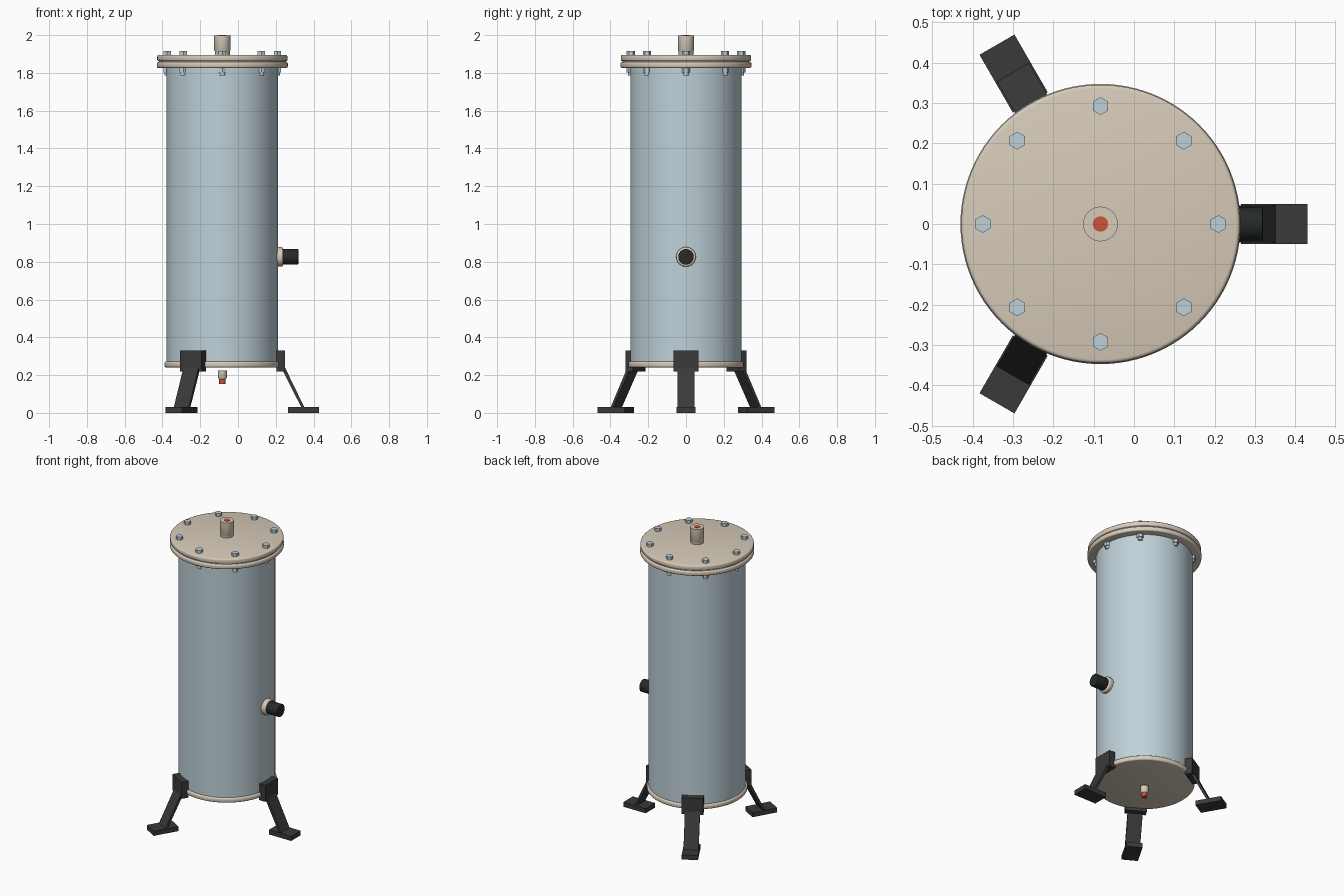
import bpy, bmesh, math
from mathutils import Matrix, Vector

cube = bpy.data.objects.get("Cube")
if cube:
    bpy.data.objects.remove(cube, do_unlink=True)

AXIS_X = -0.083
TANK_R = 0.295


def material(name, rgb, rough=0.5):
    m = bpy.data.materials.new(name)
    m.use_nodes = True
    m.diffuse_color = (*rgb, 1)
    bsdf = m.node_tree.nodes["Principled BSDF"]
    bsdf.inputs["Base Color"].default_value = (*rgb, 1)
    bsdf.inputs["Roughness"].default_value = rough
    return m


STEEL = material("pale blue steel", (0.52, 0.64, 0.69))
CREAM = material("cream metal", (0.68, 0.60, 0.49))
BLACK = material("dark grey legs", (0.042, 0.042, 0.042))
KNOB = material("black plastic", (0.02, 0.023, 0.023))
RED = material("red cap", (0.60, 0.09, 0.04))


def finish(name, bm, mat, matrix=Matrix(), smooth=False):
    bmesh.ops.recalc_face_normals(bm, faces=bm.faces)
    mesh = bpy.data.meshes.new(name)
    bm.to_mesh(mesh)
    bm.free()
    mesh.materials.append(mat)
    ob = bpy.data.objects.new(name, mesh)
    bpy.context.collection.objects.link(ob)
    ob.matrix_world = matrix
    if smooth:
        bpy.ops.object.select_all(action='DESELECT')
        ob.select_set(True)
        bpy.context.view_layer.objects.active = ob
        bpy.ops.object.shade_smooth_by_angle(angle=math.radians(40))
    return ob


def lathe(name, profile, mat, matrix, sides=64, smooth=True):
    """Closed solid of revolution from (radius, height) pairs."""
    bm = bmesh.new()
    rings = []
    for r, z in profile:
        rings.append([bm.verts.new((r * math.sin(a), r * math.cos(a), z))
                      for a in (2 * math.pi * i / sides for i in range(sides))])
    for lo, hi in zip(rings, rings[1:]):
        for i in range(sides):
            j = (i + 1) % sides
            bm.faces.new((lo[i], lo[j], hi[j], hi[i]))
    bm.faces.new(rings[0])
    bm.faces.new(rings[-1])
    return finish(name, bm, mat, matrix, smooth)


def disc(r, z0, z1, b):
    """Profile of a disc with rounded rims."""
    steps = [math.radians(a) for a in (0, 30, 60, 90)]
    low = [(r - b + b * math.sin(a), z0 + b - b * math.cos(a)) for a in steps]
    high = [(r - b + b * math.cos(a), z1 - b + b * math.sin(a)) for a in steps]
    return low + high


def prism(name, outline, half_width, mat, matrix):
    """Side outline in (radial, height), extruded across the width."""
    bm = bmesh.new()
    face = bm.faces.new([bm.verts.new((x, -half_width, z)) for x, z in outline])
    ext = bmesh.ops.extrude_face_region(bm, geom=[face])
    bmesh.ops.translate(bm, vec=Vector((0, 2 * half_width, 0)),
                        verts=[v for v in ext["geom"] if isinstance(v, bmesh.types.BMVert)])
    return finish(name, bm, mat, matrix)


def box(x0, x1, z0, z1):
    return [(x0, z0), (x1, z0), (x1, z1), (x0, z1)]


axis = Matrix.Translation((AXIS_X, 0, 0))

# Tank body, bottom rim and bolted lid
lathe("tank_body", [(TANK_R, 0.25), (TANK_R, 1.83)], STEEL, axis, 96)
lathe("bottom_plate", disc(0.306, 0.24, 0.272, 0.01), CREAM, axis, 96)
lathe("lower_flange", disc(0.347, 1.826, 1.857, 0.009), CREAM, axis, 96)
lathe("lid_gasket", [(0.336, 1.85), (0.336, 1.87)], CREAM, axis, 96)
lathe("lid", disc(0.345, 1.862, 1.895, 0.009), CREAM, axis, 96)

# Lid bolts with nuts below the flange
for i in range(8):
    a = math.radians(45 * i)
    place = axis @ Matrix.Translation((0.292 * math.cos(a), 0.292 * math.sin(a), 0))
    lathe(f"bolt_head_{i + 1}", [(0.022, 1.89), (0.022, 1.915)], STEEL, place, 6, False)
    lathe(f"bolt_nut_{i + 1}", [(0.022, 1.803), (0.022, 1.828)], STEEL, place, 6, False)
    lathe(f"bolt_shank_{i + 1}", [(0.014, 1.786), (0.014, 1.81)], STEEL, place, 16)

# Top outlet and bottom drain with red caps
lathe("top_outlet", [(0.04, 1.89), (0.04, 1.915), (0.043, 1.92), (0.043, 1.998)], CREAM, axis, 48)
lathe("top_outlet_cap", [(0.019, 1.98), (0.019, 2.0)], RED, axis, 32)
lathe("drain_neck", [(0.015, 0.175), (0.02, 0.18), (0.024, 0.19), (0.024, 0.225)], CREAM, axis, 32)
lathe("drain_cap", [(0.017, 0.152), (0.017, 0.18)], RED, axis, 32)

# Side valve pointing to the model's left
side = Matrix.Translation((0, 0, 0.826)) @ Matrix.Rotation(math.pi / 2, 4, 'Y')
lathe("valve_collar", disc(0.052, 0.2, 0.238, 0.008), CREAM, side, 48)
lathe("valve_knob", disc(0.041, 0.23, 0.319, 0.003), KNOB, side, 48)

# Three splayed legs
strut = [(0.312, 0.24), (0.332, 0.24), (0.434, 0.03), (0.418, 0.03)]
for i in range(3):
    turn = axis @ Matrix.Rotation(math.radians(120 * i), 4, 'Z')
    prism(f"leg_bracket_{i + 1}", box(0.287, 0.333, 0.22, 0.33), 0.066, BLACK, turn)
    prism(f"leg_strut_{i + 1}", strut, 0.046, BLACK, turn)
    prism(f"leg_foot_{i + 1}", box(0.348, 0.513, 0.003, 0.034), 0.05, BLACK, turn)
for ob in bpy.context.collection.objects:
    if ob.name.startswith("leg_foot"):
        ob.location.z -= 0.003
